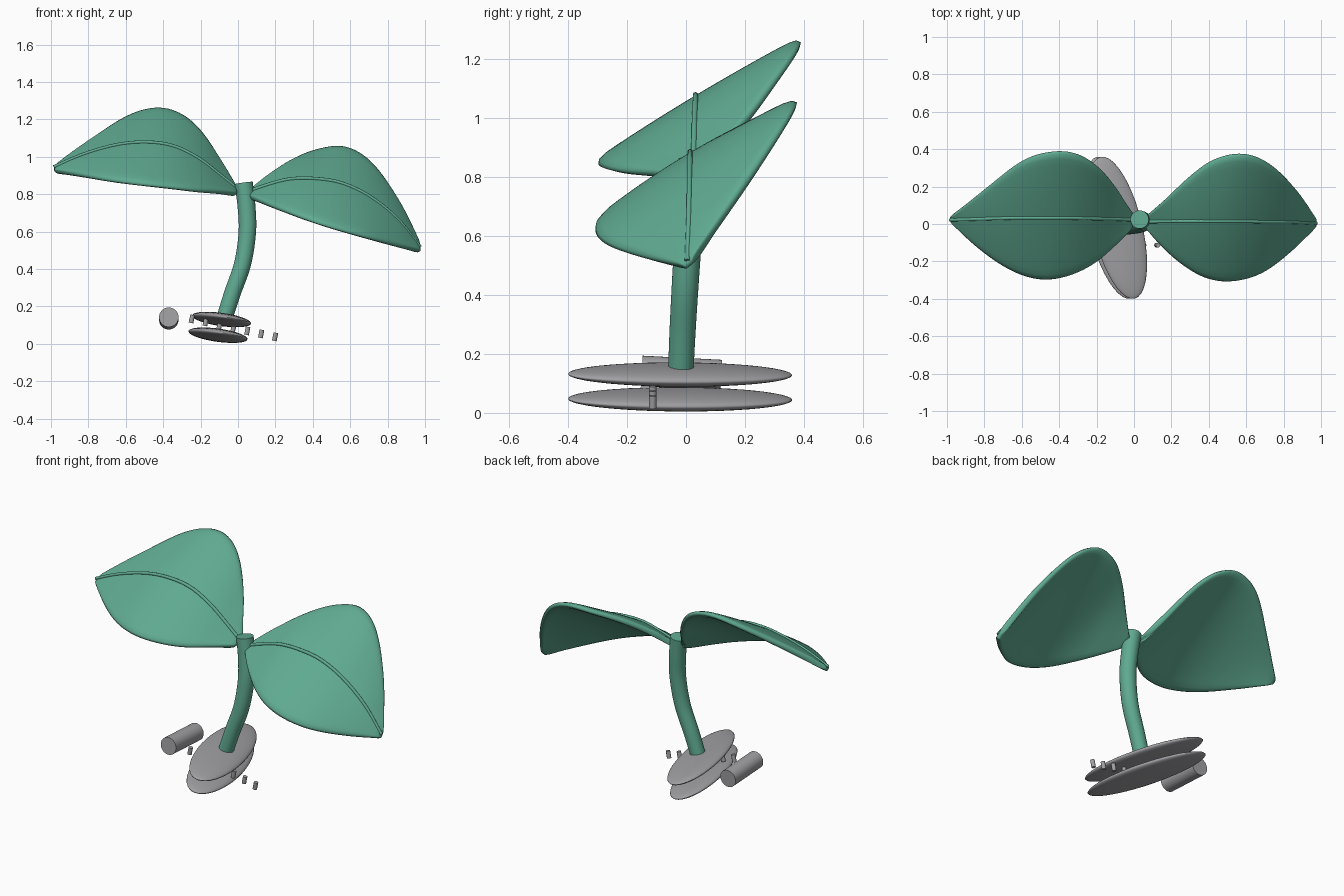
import bpy, math
from mathutils import Vector

if "Cube" in bpy.data.objects:
    bpy.data.objects.remove(bpy.data.objects["Cube"])


def material(name, rgb):
    m = bpy.data.materials.new(name)
    m.diffuse_color = (*rgb, 1)
    m.use_nodes = True
    m.node_tree.nodes["Principled BSDF"].inputs["Base Color"].default_value = m.diffuse_color
    return m


GREEN = material("leaf green", (0.115, 0.40, 0.28))
GREY = material("stone grey", (0.36, 0.36, 0.38))


def spline(pts, n):
    """Smooth curve through the points, sampled n + 1 times."""
    p = [Vector(q) for q in pts]
    p = [2 * p[0] - p[1]] + p + [2 * p[-1] - p[-2]]
    out = []
    for i in range(n + 1):
        s = i / n * (len(pts) - 1)
        k = min(int(s), len(pts) - 2)
        t = s - k
        a, b, c, d = p[k:k + 4]
        out.append(0.5 * (2 * b + (c - a) * t + (2 * a - 5 * b + 4 * c - d) * t ** 2
                          + (3 * b - a - 3 * c + d) * t ** 3))
    return out


def finish(ob, name, mat, angle=50):
    ob.name = name
    ob.data.materials.append(mat)
    bpy.ops.object.select_all(action='DESELECT')
    ob.select_set(True)
    bpy.context.view_layer.objects.active = ob
    bpy.ops.object.shade_smooth_by_angle(angle=math.radians(angle))


def grid_object(name, rows, wrap=False):
    """Mesh from rows of points; wrapped rows become a capped tube."""
    n = len(rows[0])
    verts = [v for r in rows for v in r]
    faces = []
    for i in range(len(rows) - 1):
        for j in range(n if wrap else n - 1):
            k = (j + 1) % n
            faces.append((i * n + j, i * n + k, (i + 1) * n + k, (i + 1) * n + j))
    if wrap:
        faces.append(tuple(reversed(range(n))))
        faces.append(tuple(range(len(verts) - n, len(verts))))
    me = bpy.data.meshes.new(name)
    me.from_pydata(verts, [], faces)
    ob = bpy.data.objects.new(name, me)
    bpy.context.collection.objects.link(ob)
    return ob


def tube(name, path, radii, sides, mat):
    rows = []
    for i, p in enumerate(path):
        t = (path[min(i + 1, len(path) - 1)] - path[max(i - 1, 0)]).normalized()
        u = Vector((0, 1, 0)).cross(t).normalized()
        v = t.cross(u)
        r = radii[0] + (radii[1] - radii[0]) * i / (len(path) - 1)
        rows.append([p + r * (u * math.cos(a) + v * math.sin(a))
                     for a in (2 * math.pi * j / sides for j in range(sides))])
    finish(grid_object(name, rows, True), name, mat)


def leaf(side, back, rib, front):
    n, m = 24, 10
    b, c, f = (spline(x, n) for x in (back, rib, front))
    rows = []
    for i in range(n + 1):
        row = []
        for j in range(m + 1):
            t = j / m  # quadratic section through front edge, rib, back edge
            row.append(f[i] * (2 * (t - 0.5) * (t - 1)) + c[i] * (4 * t * (1 - t))
                       + b[i] * (2 * t * (t - 0.5)))
        rows.append(row)
    ob = grid_object(side + "_leaf", rows)
    sol = ob.modifiers.new("thickness", 'SOLIDIFY')
    sol.thickness = 0.034
    sol.offset = 0
    sub = ob.modifiers.new("rounding", 'SUBSURF')
    sub.levels = sub.render_levels = 1
    finish(ob, side + "_leaf", GREEN, 180)
    tube(side + "_leaf_rib", [p + Vector((0, -0.008, 0.016)) for p in c], (0.010, 0.009), 10, GREEN)


# Leaves: back edge, centre rib and front edge, from stem to tip
leaf("left",
     [(-0.01, 0.04, 0.82), (-0.10, 0.20, 0.98), (-0.20, 0.315, 1.135), (-0.31, 0.38, 1.23),
      (-0.44, 0.39, 1.26), (-0.60, 0.34, 1.21), (-0.80, 0.185, 1.075), (-0.985, 0.035, 0.94)],
     [(0.0, 0.03, 0.81), (-0.10, 0.035, 0.89), (-0.21, 0.037, 0.975), (-0.34, 0.04, 1.04),
      (-0.48, 0.04, 1.062), (-0.64, 0.04, 1.05), (-0.82, 0.035, 1.0), (-0.985, 0.03, 0.93)],
     [(-0.01, -0.02, 0.80), (-0.11, -0.12, 0.808), (-0.22, -0.215, 0.814), (-0.35, -0.28, 0.828),
      (-0.50, -0.30, 0.845), (-0.66, -0.25, 0.865), (-0.83, -0.13, 0.895), (-0.985, 0.02, 0.922)])
leaf("right",
     [(0.06, 0.035, 0.81), (0.17, 0.135, 0.90), (0.29, 0.25, 0.98), (0.42, 0.345, 1.035),
      (0.57, 0.38, 1.053), (0.71, 0.335, 0.97), (0.85, 0.205, 0.77), (0.975, 0.02, 0.51)],
     [(0.06, 0.02, 0.80), (0.16, 0.022, 0.835), (0.28, 0.022, 0.865), (0.41, 0.022, 0.867),
      (0.55, 0.022, 0.845), (0.70, 0.02, 0.775), (0.85, 0.018, 0.655), (0.975, 0.012, 0.50)],
     [(0.06, -0.015, 0.785), (0.15, -0.12, 0.745), (0.26, -0.22, 0.70), (0.38, -0.29, 0.655),
      (0.52, -0.31, 0.61), (0.68, -0.265, 0.565), (0.84, -0.14, 0.523), (0.975, 0.0, 0.492)])

# Curved stem
tube("stem", spline([(-0.075, -0.018, 0.13), (-0.03, -0.012, 0.27), (0.025, -0.003, 0.43),
                     (0.05, 0.008, 0.60), (0.045, 0.018, 0.74), (0.03, 0.024, 0.86)], 30),
     (0.043, 0.049), 32, GREEN)

# Two flat oval stones at the foot
for name, loc in (("upper_stone", (-0.088, -0.02, 0.13)), ("lower_stone", (-0.107, -0.02, 0.046))):
    bpy.ops.mesh.primitive_uv_sphere_add(segments=40, ring_count=20, location=loc,
                                         rotation=(0, math.radians(11.5), math.radians(13.6)))
    ob = bpy.context.object
    ob.scale = (0.135, 0.39, 0.032)
    finish(ob, name, GREY, 180)

# Loose roller beside the stones
bpy.ops.mesh.primitive_cylinder_add(vertices=32, radius=0.052, depth=0.27,
                                    location=(-0.37, -0.015, 0.135),
                                    rotation=(math.radians(87), 0, 0))
finish(bpy.context.object, "roller", GREY)

# Row of small pegs
for i in range(7):
    bpy.ops.mesh.primitive_cylinder_add(vertices=12, radius=0.0125, depth=0.044,
                                        location=(-0.247 + 0.0742 * i, -0.113, 0.133 - 0.016 * i),
                                        rotation=(0, math.radians(11.5), 0))
    finish(bpy.context.object, f"peg_{i + 1}", GREY)
